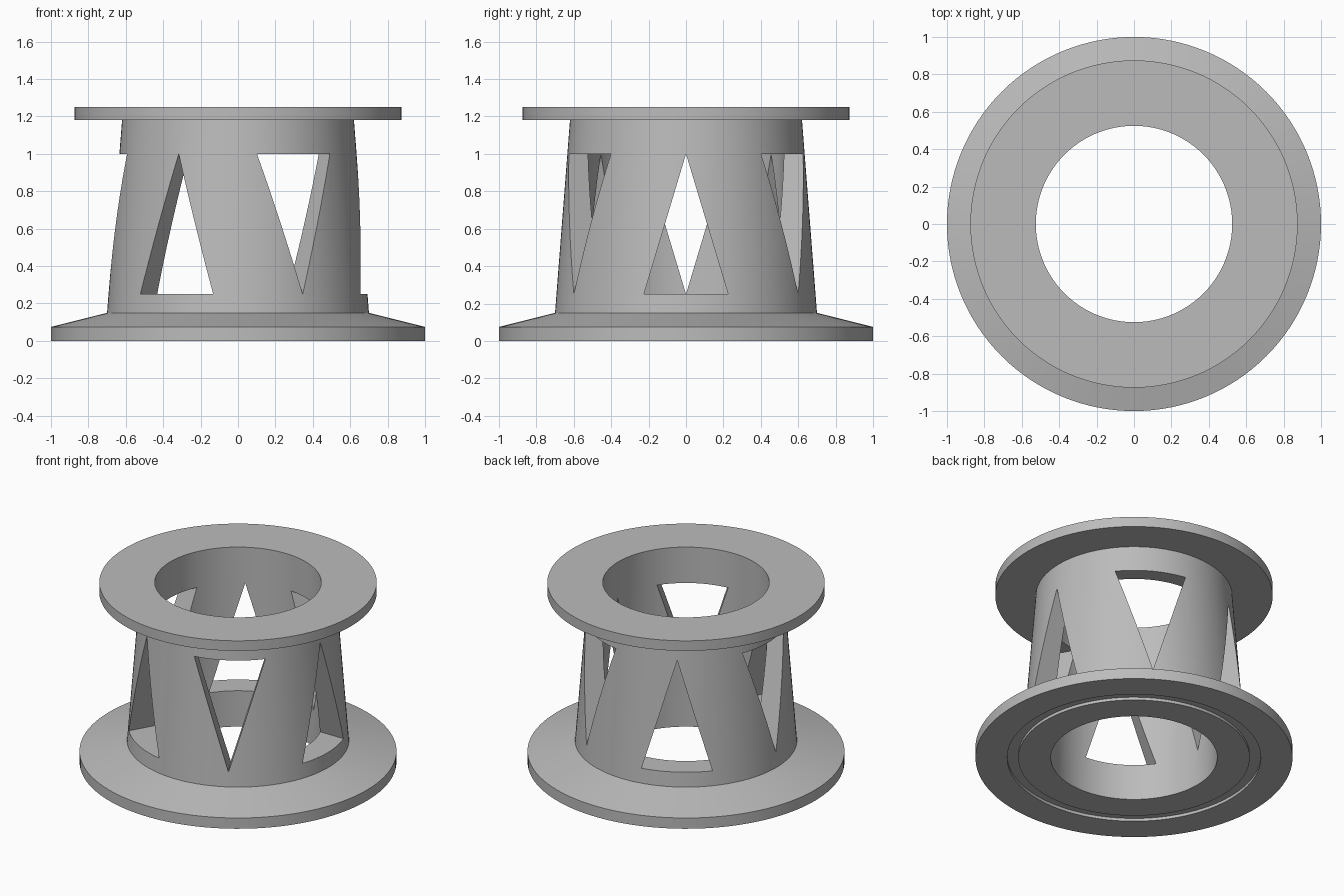
import bpy, bmesh, math
from mathutils import Matrix, Vector

cube = bpy.data.objects.get("Cube")
if cube:
    bpy.data.objects.remove(cube, do_unlink=True)

SEGMENTS = 128

grey = bpy.data.materials.new("plain_grey")
grey.use_nodes = True
colour = (0.5, 0.5, 0.5, 1)
grey.diffuse_color = colour
grey.node_tree.nodes["Principled BSDF"].inputs["Base Color"].default_value = colour


def add_object(name, bm):
    bmesh.ops.recalc_face_normals(bm, faces=bm.faces)
    mesh = bpy.data.meshes.new(name)
    bm.to_mesh(mesh)
    bm.free()
    mesh.materials.append(grey)
    obj = bpy.data.objects.new(name, mesh)
    bpy.context.collection.objects.link(obj)
    return obj


# Flanged spool: one closed section (radius, height) turned about z
section = [
    (0.525, 0), (0.73, 0), (0.73, 0.02), (0.80, 0.02), (0.80, 0),
    (1, 0), (1, 0.075), (0.70, 0.15), (0.62, 1.18),
    (0.875, 1.18), (0.875, 1.25), (0.525, 1.25),
]
bm = bmesh.new()
verts = [bm.verts.new((r, 0, z)) for r, z in section]
edges = [bm.edges.new((v, verts[i - 1])) for i, v in enumerate(verts)]
bmesh.ops.spin(bm, geom=verts + edges, cent=(0, 0, 0), axis=(0, 0, 1),
               angle=math.tau, steps=SEGMENTS, use_duplicate=False)
bmesh.ops.remove_doubles(bm, verts=bm.verts, dist=0.0005)
spool = add_object("flanged_spool", bm)

# Triangular windows: six radial prisms, alternately point up and point down
LOW, HIGH, HALF = 0.25, 1.0, 0.225
bm = bmesh.new()
for i in range(6):
    base, tip = (LOW, HIGH) if i % 2 == 0 else (HIGH, LOW)
    turn = Matrix.Rotation(i * math.tau / 6, 4, "Z")
    inner, outer = [
        [bm.verts.new(turn @ Vector((r, y, z)))
         for y, z in ((-HALF, base), (HALF, base), (0, tip))]
        for r in (0.4, 0.9)
    ]
    bm.faces.new(inner)
    bm.faces.new(outer)
    for a in range(3):
        b = (a + 1) % 3
        bm.faces.new((inner[a], inner[b], outer[b], outer[a]))
cutter = add_object("window_cutter", bm)
cutter.hide_render = True
cutter.hide_set(True)
cutter.display_type = "WIRE"

cut = spool.modifiers.new("windows", "BOOLEAN")
cut.operation = "DIFFERENCE"
cut.solver = "EXACT"
cut.object = cutter

# Apply the cut, then shade the round walls smooth with crisp rims
bpy.ops.object.select_all(action="DESELECT")
spool.select_set(True)
bpy.context.view_layer.objects.active = spool
bpy.ops.object.modifier_apply(modifier=cut.name)
bpy.data.objects.remove(cutter, do_unlink=True)
bpy.ops.object.shade_smooth_by_angle(angle=math.radians(25))
